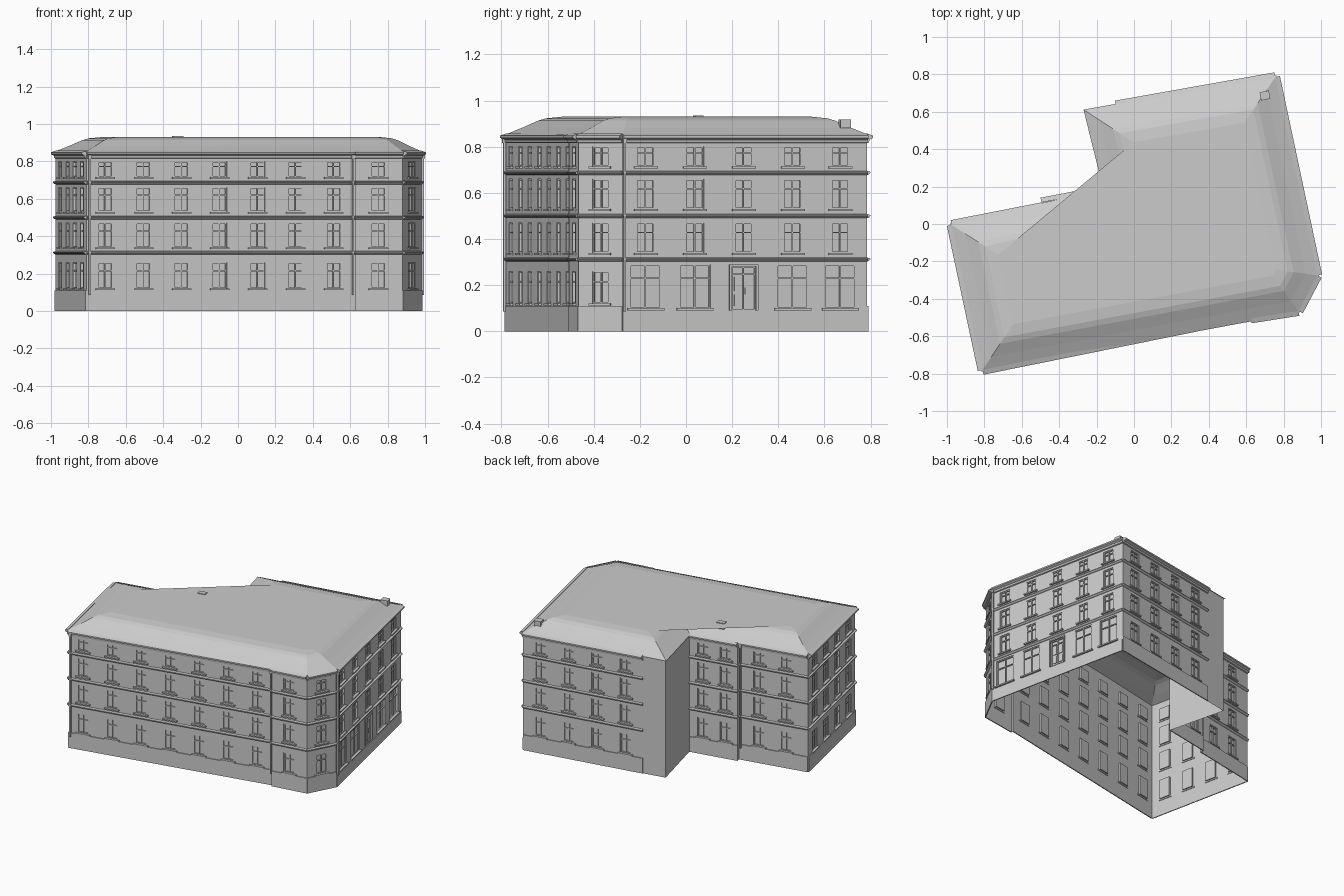
import bpy, bmesh
from mathutils import Vector as V

if "Cube" in bpy.data.objects:
    bpy.data.objects.remove(bpy.data.objects["Cube"])

FLOORS = [(.12, .26), (.34, .47), (.53, .66), (.715, .80)]
parts = {}


def part(name):
    if name not in parts:
        parts[name] = bmesh.new()
    return parts[name]


def face(name, pts):
    bm = part(name)
    bm.faces.new([bm.verts.new(p) for p in pts])


class Wall:
    # local frame: u along the wall, n outward, z up
    def __init__(self, a, b):
        self.a, self.b = V((*a, 0)), V((*b, 0))
        self.len = (self.b - self.a).length
        self.d = (self.b - self.a).normalized()
        self.n = V((self.d.y, -self.d.x, 0))

    def p(self, u, n, z):
        return self.a + self.d * u + self.n * n + V((0, 0, z))

    def sweep(self, name, prof, u0, u1):
        # closed (n, z) profile extruded along the wall
        bm = part(name)
        r0 = [bm.verts.new(self.p(u0, n, z)) for n, z in prof]
        r1 = [bm.verts.new(self.p(u1, n, z)) for n, z in prof]
        k = len(prof)
        for i in range(k):
            j = (i + 1) % k
            bm.faces.new((r0[i], r0[j], r1[j], r1[i]))
        bm.faces.new(r0[::-1])
        bm.faces.new(r1)

    def box(self, name, u0, u1, z0, z1, n0, n1):
        self.sweep(name, [(n0, z0), (n1, z0), (n1, z1), (n0, z1)], u0, u1)

    def shell(self, holes):
        # wall sheet with openings left out of a grid
        us = sorted({0, self.len, *[h[0] for h in holes], *[h[1] for h in holes]})
        zs = sorted({0, .852, *[h[2] for h in holes], *[h[3] for h in holes]})
        for u0, u1 in zip(us, us[1:]):
            for z0, z1 in zip(zs, zs[1:]):
                cu, cz = (u0 + u1) / 2, (z0 + z1) / 2
                if any(h[0] < cu < h[1] and h[2] < cz < h[3] for h in holes):
                    continue
                face("walls", [self.p(u, 0, z) for u, z in ((u0, z0), (u1, z0), (u1, z1), (u0, z1))])

    def opening(self, u0, u1, z0, z1, door=False):
        # reveal and pane
        ring = [(u0, z0), (u1, z0), (u1, z1), (u0, z1)]
        dep = -.012
        for i in range(4):
            (ua, za), (ub, zb) = ring[i], ring[(i + 1) % 4]
            face("walls", [self.p(ua, 0, za), self.p(ua, dep, za), self.p(ub, dep, zb), self.p(ub, 0, zb)])
        face("door_leaves" if door else "window_panes", [self.p(u, dep, z) for u, z in ring])
        # frame, mullion and transom
        t, c, h = .006, (u0 + u1) / 2, z0 + (z1 - z0) * (.83 if door else .68)
        f = "door_frame" if door else "window_frames"
        for a, b, lo, hi in ((u0, u0 + t, z0, z1), (u1 - t, u1, z0, z1), (u0 + t, u1 - t, z0, z0 + t),
                             (u0 + t, u1 - t, z1 - t, z1), (c - t / 2, c + t / 2, z0 + t, z1 - t),
                             (u0 + t, u1 - t, h - t / 2, h + t / 2)):
            self.box(f, a, b, lo, hi, dep, -.004)
        if door:
            # leaf panels, handle and raised surround
            for s in (u0 + .014, c + .010):
                self.box(f, s, s + .03, z0 + .02, z0 + .07, dep, -.007)
                self.box(f, s, s + .03, z0 + .085, h - .012, dep, -.007)
            self.box(f, c + .004, c + .008, z0 + .07, z0 + .1, -.004, .002)
            for a, b, lo, hi in ((u0 - .01, u0, z0, z1 + .01), (u1, u1 + .01, z0, z1 + .01), (u0, u1, z1, z1 + .01)):
                self.box(f, a, b, lo, hi, 0, .007)
        else:
            self.box("window_sills", u0 - .012, u1 + .012, z0 - .009, z0, -.004, .013)

    def build(self, centres, shops=False, trim=1.0, plinth=.11):
        holes = []
        for i, t in enumerate(centres):
            for k, (z0, z1) in enumerate(FLOORS):
                u, w, door = t * self.len, .04, False
                if shops and k == 0:
                    door = i == 2
                    w, z0, z1 = (.054, .09, .28) if door else (.069, .1, .29)
                holes.append((u - w, u + w, z0, z1))
                self.opening(u - w, u + w, z0, z1, door)
        self.shell(holes)
        if not trim:
            return
        end = self.len * trim
        self.box("plinth", 0, end, 0, plinth, -.001, .006)
        for z in (.302, .49, .677):
            self.sweep("floor_bands", [(0, z), (.008, z + .003), (.014, z + .009), (.014, z + .014), (0, z + .018)], 0, end)
        self.sweep("cornice", [(0, .815), (.008, .818), (.01, .83), (.026, .838), (.026, .848), (0, .857)], 0, end)

    def downpipe(self, u):
        self.box("downpipes", u - .005, u + .005, .085, .84, .003, .016)
        self.box("downpipes", u - .008, u + .008, .815, .838, .002, .02)


# street and courtyard walls, anticlockwise
A, B, B2, C, D = (-.81, -.78), (.625, -.49), (.625, -.505), (.88, -.465), (.98, -.275)
E, F, G, H, H2, I = (.755, .785), (-.26, .605), (-.155, .18), (-.495, .115), (-.49, .09), (-.975, -.005)
front = Wall(A, B)
front.build([(.1 + .2036 * i) / 1.435 for i in range(7)])
front.downpipe(.015)
front.downpipe(front.len - .012)
Wall(B2, C).build([.49])
Wall(C, D).build([.5])
right = Wall(D, E)
right.build([(y + .275) / 1.06 for y in (-.175, .038, .25, .462, .668)], shops=True, plinth=.085)
right.downpipe(.008)
Wall(E, F).build([.12, .32, .52, .72], trim=.84)
Wall(F, G).build([], trim=0)
Wall(G, H).build([.28, .75])
court = Wall(H2, I)
court.build([.29, .68])
court.downpipe(.012)
Wall(I, A).build([.14, .38, .62, .86])
Wall(B, B2).build([], trim=0)
Wall(H, H2).build([], trim=0)

# roof: hipped rings stepping inward to a nearly flat top
outline = [V(p) for p in (A, C, D, E, F, G, I)]


def inset(d):
    out = []
    for i, v in enumerate(outline):
        e0 = (v - outline[i - 1]).normalized()
        e1 = (outline[(i + 1) % len(outline)] - v).normalized()
        n0, n1 = V((e0.y, -e0.x)), V((e1.y, -e1.x))
        out.append(v - (n0 + n1) / (1 + n0.dot(n1)) * d)
    return out


rf = part("roof")
rings = [[rf.verts.new((p.x, p.y, z)) for p in inset(d)]
         for d, z in ((-.008, .85), (.06, .882), (.12, .913), (.15, .923), (.21, .93))]
for r0, r1 in zip(rings, rings[1:]):
    for i in range(len(r0)):
        j = (i + 1) % len(r0)
        rf.faces.new((r0[i], r0[j], r1[j], r1[i]))
bmesh.ops.triangulate(rf, faces=[rf.faces.new(rings[-1])])

# small roof hatches
Wall((-.345, .03), (-.285, .042)).box("roof_hatches", 0, .055, .89, .935, -.035, 0)
Wall((.68, .66), (.73, .67)).box("roof_hatches", 0, .05, .88, .918, -.045, 0)

for name, bm in parts.items():
    if name not in ("walls", "window_panes", "door_leaves", "roof"):
        bmesh.ops.recalc_face_normals(bm, faces=bm.faces)
    else:
        bmesh.ops.remove_doubles(bm, verts=bm.verts, dist=1e-5)
    me = bpy.data.meshes.new(name)
    bm.to_mesh(me)
    bm.free()
    bpy.context.collection.objects.link(bpy.data.objects.new(name, me))
